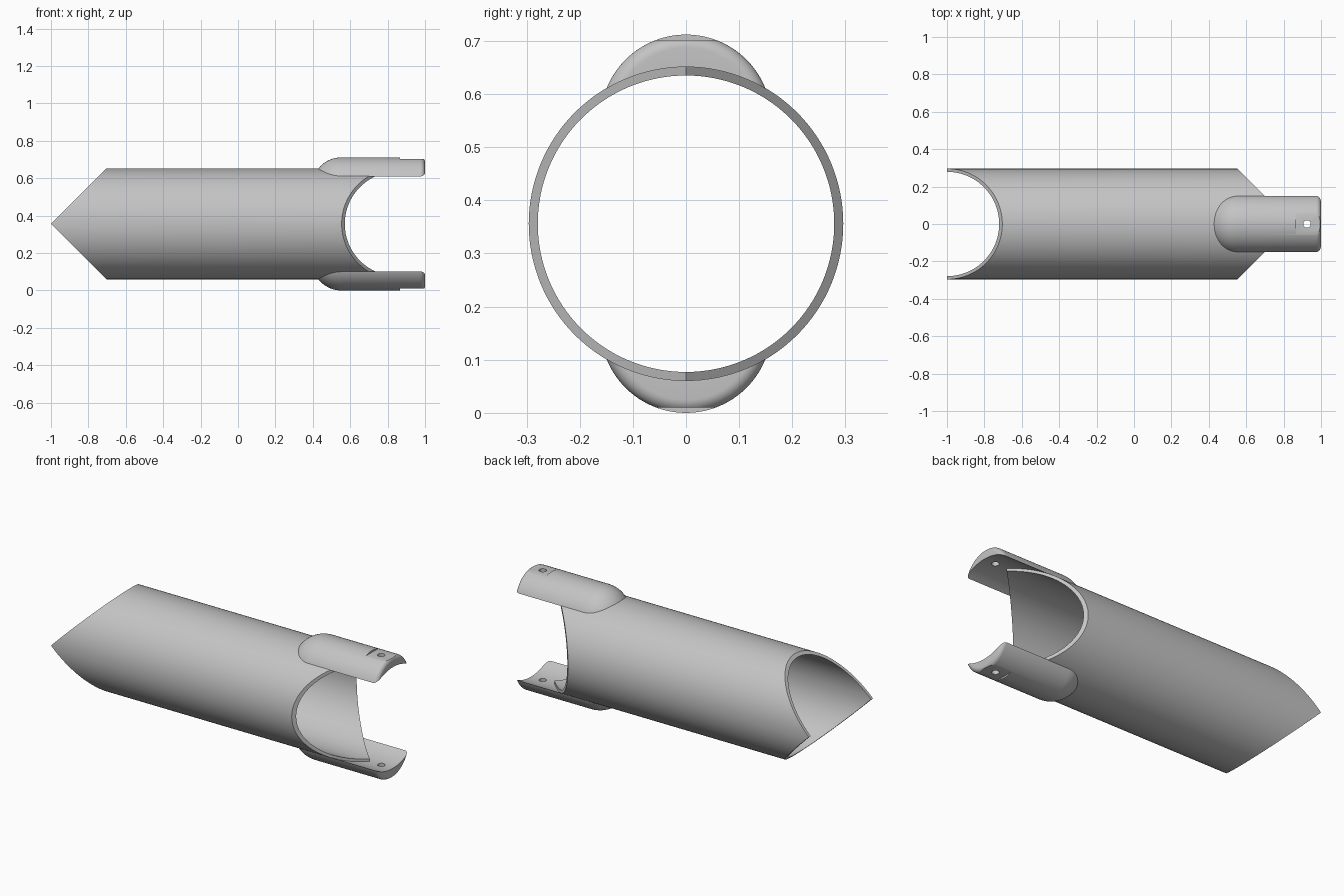
import bpy, bmesh, math
from mathutils import Matrix

AXIS_Z = 0.356      # height of the tube axis
R_OUT, R_IN = 0.296, 0.279
SEGMENTS = 128

cube = bpy.data.objects.get("Cube")
if cube:
    bpy.data.objects.remove(cube, do_unlink=True)

metal = bpy.data.materials.new("plain grey")
metal.use_nodes = True
grey = (0.55, 0.55, 0.55, 1)
metal.diffuse_color = grey
metal.node_tree.nodes["Principled BSDF"].inputs["Base Color"].default_value = grey


def make_object(name, bm):
    bmesh.ops.recalc_face_normals(bm, faces=bm.faces)
    mesh = bpy.data.meshes.new(name)
    bm.to_mesh(mesh)
    bm.free()
    mesh.materials.append(metal)
    obj = bpy.data.objects.new(name, mesh)
    bpy.context.collection.objects.link(obj)
    return obj


def select_only(obj):
    bpy.ops.object.select_all(action='DESELECT')
    obj.select_set(True)
    bpy.context.view_layer.objects.active = obj


def smooth(obj):
    select_only(obj)
    bpy.ops.object.shade_smooth_by_angle(angle=math.radians(30))


def cylinder(name, radius, length, matrix, segments):
    bm = bmesh.new()
    bmesh.ops.create_cone(bm, cap_ends=True, segments=segments, radius1=radius,
                          radius2=radius, depth=length, matrix=matrix)
    return make_object(name, bm)


def carve(obj, cutter):
    cutter.hide_render = True
    mod = obj.modifiers.new("carve", 'BOOLEAN')
    mod.operation, mod.solver, mod.object = 'DIFFERENCE', 'EXACT', cutter
    select_only(obj)
    bpy.ops.object.modifier_apply(modifier=mod.name)
    bpy.data.objects.remove(cutter, do_unlink=True)


# Tube with a mitred V at each end, turned a quarter turn from one another
bm = bmesh.new()
rings = []
for i in range(SEGMENTS):
    a = math.tau * i / SEGMENTS
    loop = []
    for r, end in ((R_OUT, -1), (R_OUT, 1), (R_IN, 1), (R_IN, -1)):
        y, h = r * math.cos(a), r * math.sin(a)
        x = -1 + abs(h) if end < 0 else 0.85 - abs(y)
        loop.append(bm.verts.new((x, y, AXIS_Z + h)))
    rings.append(loop)
for i in range(SEGMENTS):
    p, q = rings[i - 1], rings[i]
    for k in range(4):
        n = (k + 1) % 4
        bm.faces.new((p[k], p[n], q[n], q[k]))
smooth(make_object("tube", bm))

# Upper tab: a lathed bar with a domed inner end and a filleted outer end
RADIUS, DOME_X, FILLET = 0.161, 0.554, 0.025
tab_z = 0.712 - RADIUS
profile = []
for i in range(17):
    a = math.pi / 2 * i / 16
    profile.append((DOME_X - RADIUS * math.cos(a), RADIUS * math.sin(a)))
for i in range(9):
    a = math.pi / 2 * i / 8
    profile.append((1 - FILLET + FILLET * math.sin(a),
                    RADIUS - FILLET + FILLET * math.cos(a)))
profile.append((1, 0))
bm = bmesh.new()
verts = [bm.verts.new((x, 0, r)) for x, r in profile]
edges = [bm.edges.new(pair) for pair in zip(verts, verts[1:])]
bmesh.ops.spin(bm, geom=verts + edges, cent=(0, 0, 0), axis=(1, 0, 0),
               angle=math.tau, steps=96, use_duplicate=False)
bmesh.ops.remove_doubles(bm, verts=bm.verts, dist=0.0001)
bmesh.ops.translate(bm, verts=bm.verts, vec=(0, 0, tab_z))
upper_tab = make_object("upper_tab", bm)

# Hollow the underside to sit on the tube
along_x = Matrix.Translation((0, 0, AXIS_Z)) @ Matrix.Rotation(math.pi / 2, 4, 'Y')
carve(upper_tab, cylinder("saddle_cutter", R_OUT - 0.001, 4, along_x, SEGMENTS))

# Flat seat around the bolt hole
bm = bmesh.new()
bmesh.ops.create_cube(bm, size=1, matrix=Matrix.Translation((1.365, 0, 1.202)))
carve(upper_tab, make_object("seat_cutter", bm))

# Bolt hole
carve(upper_tab, cylinder("hole_cutter", 0.02, 0.4,
                          Matrix.Translation((0.925, 0, 0.7)), 32))

# Lower tab mirrors the upper one
bm = bmesh.new()
bm.from_mesh(upper_tab.data)
for v in bm.verts:
    v.co.z = 2 * AXIS_Z - v.co.z
lower_tab = make_object("lower_tab", bm)
for tab in (upper_tab, lower_tab):
    smooth(tab)
